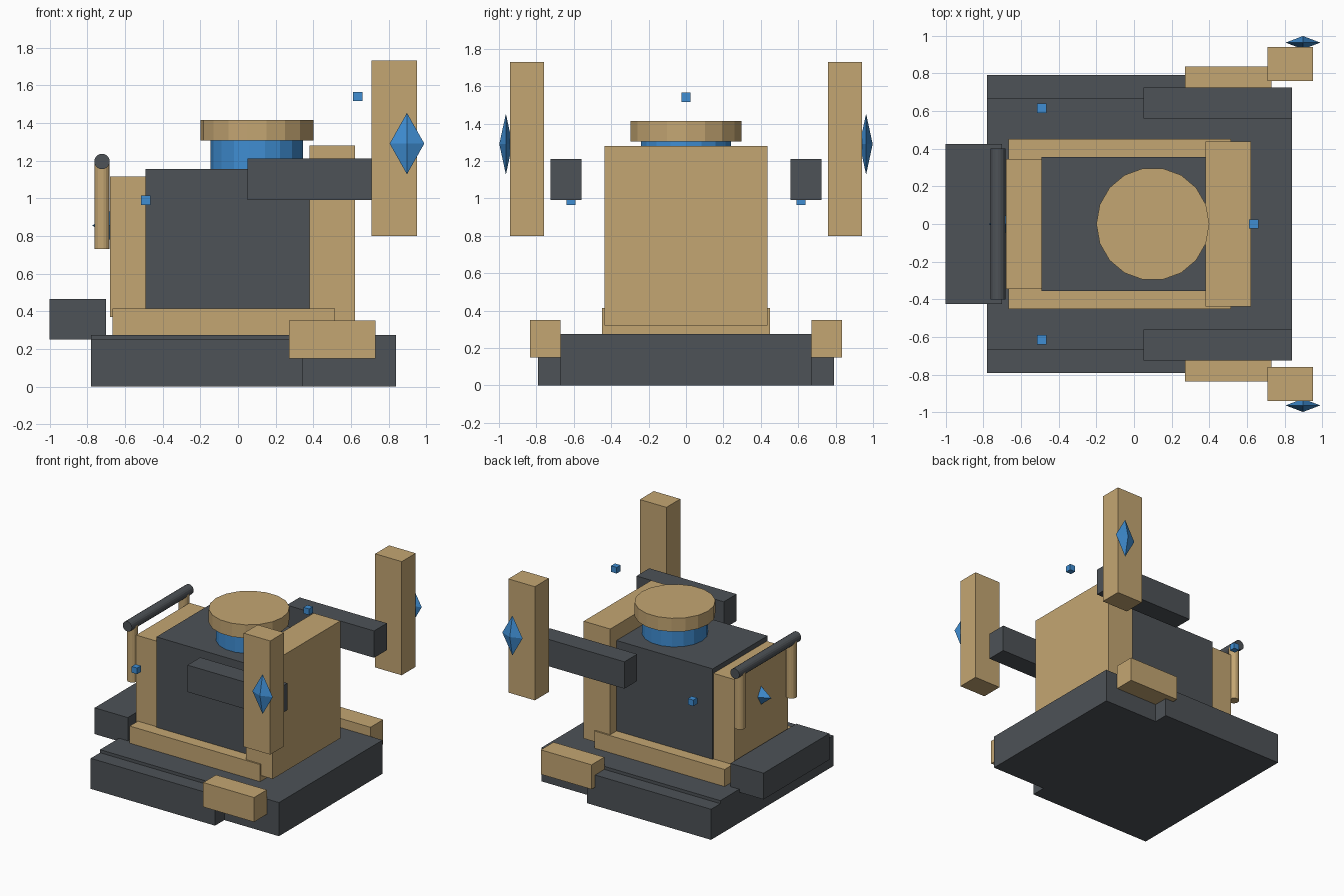
import bpy, bmesh
from math import pi
from mathutils import Matrix

if "Cube" in bpy.data.objects:
    bpy.data.objects.remove(bpy.data.objects["Cube"])


def material(name, color):
    m = bpy.data.materials.new(name)
    m.diffuse_color = color
    m.use_nodes = True
    m.node_tree.nodes["Principled BSDF"].inputs["Base Color"].default_value = m.diffuse_color
    return m


DARK = material("dark_grey", (0.075, 0.085, 0.095, 1))
TAN = material("tan", (0.55, 0.38, 0.17, 1))
BLUE = material("blue", (0.05, 0.27, 0.65, 1))


def finish(name, bm, mat):
    mesh = bpy.data.meshes.new(name)
    bm.normal_update()
    bm.to_mesh(mesh)
    bm.free()
    mesh.materials.append(mat)
    obj = bpy.data.objects.new(name, mesh)
    bpy.context.collection.objects.link(obj)
    return obj


def mirror_y(obj):
    obj.modifiers.new("mirror", 'MIRROR').use_axis = (False, True, False)
    return obj


def box(name, mat, x, y, z):
    """Box from (min, max) ranges."""
    bm = bmesh.new()
    bmesh.ops.create_cube(bm, size=1)
    bmesh.ops.scale(bm, verts=bm.verts, vec=[b - a for a, b in (x, y, z)])
    bmesh.ops.translate(bm, verts=bm.verts, vec=[(a + b) / 2 for a, b in (x, y, z)])
    return finish(name, bm, mat)


def cylinder(name, mat, center, r, depth, axis='Z', sides=18):
    bm = bmesh.new()
    rot = Matrix.Rotation(pi / 2, 4, 'X') if axis == 'Y' else Matrix.Rotation(pi / 2, 4, 'Z')
    bmesh.ops.create_cone(bm, cap_ends=True, segments=sides, radius1=r, radius2=r,
                          depth=depth, matrix=Matrix.Translation(center) @ rot)
    # put a corner of upright cylinders on the +x axis
    if axis == 'Z' and max(v.co.x for v in bm.verts) < center[0] + r * 0.999:
        bmesh.ops.rotate(bm, verts=bm.verts, cent=center, matrix=Matrix.Rotation(pi / 2, 3, 'Z'))
    return finish(name, bm, mat)


def gem(name, mat, c, r):
    """Eight-sided diamond with half sizes r."""
    bm = bmesh.new()
    for axis in range(3):
        for s in (-1, 1):
            p = list(c)
            p[axis] += s * r[axis]
            bm.verts.new(p)
    bmesh.ops.convex_hull(bm, input=bm.verts)
    return finish(name, bm, mat)


def cube(name, c, s=0.025):
    return box(name, BLUE, *[(v - s, v + s) for v in c])


# base
box("base_slab", DARK, (-0.78, 0.84), (-0.67, 0.67), (0, 0.275))
mirror_y(box("base_skids", DARK, (-0.78, 0.345), (0.67, 0.79), (0, 0.25)))
mirror_y(box("side_blocks", TAN, (0.27, 0.73), (0.67, 0.835), (0.15, 0.35)))
box("rear_step", DARK, (-1.0, -0.70), (-0.425, 0.425), (0.25, 0.465))

# body
box("body_skirt", TAN, (-0.665, 0.515), (-0.45, 0.45), (0.27, 0.415))
box("body_core", DARK, (-0.49, 0.38), (-0.355, 0.355), (0.40, 1.155))
box("rear_panel", TAN, (-0.68, -0.49), (-0.345, 0.345), (0.37, 1.115))
box("front_panel", TAN, (0.38, 0.62), (-0.437, 0.437), (0.32, 1.28))

# turret
cylinder("turret_neck", BLUE, (0.1, 0, 1.225), 0.245, 0.17)
cylinder("turret_cap", TAN, (0.1, 0, 1.36), 0.30, 0.11)

# arms and shields
mirror_y(box("arms", DARK, (0.05, 0.84), (0.56, 0.725), (0.99, 1.21)))
mirror_y(box("shields", TAN, (0.71, 0.95), (0.76, 0.94), (0.80, 1.73)))
mirror_y(gem("shield_gems", BLUE, (0.897, 0.963, 1.29), (0.092, 0.035, 0.163)))

# rear handle
cylinder("handle_bar", DARK, (-0.722, 0, 1.195), 0.041, 0.8, 'Y')
mirror_y(cylinder("handle_posts", TAN, (-0.722, 0.332, 0.96), 0.041, 0.46))
gem("rear_gem", BLUE, (-0.68, 0, 0.855), (0.093, 0.045, 0.075))

# floating cubes
cube("front_cube", (0.635, 0, 1.54))
mirror_y(cube("side_cubes", (-0.49, 0.615, 0.99)))
